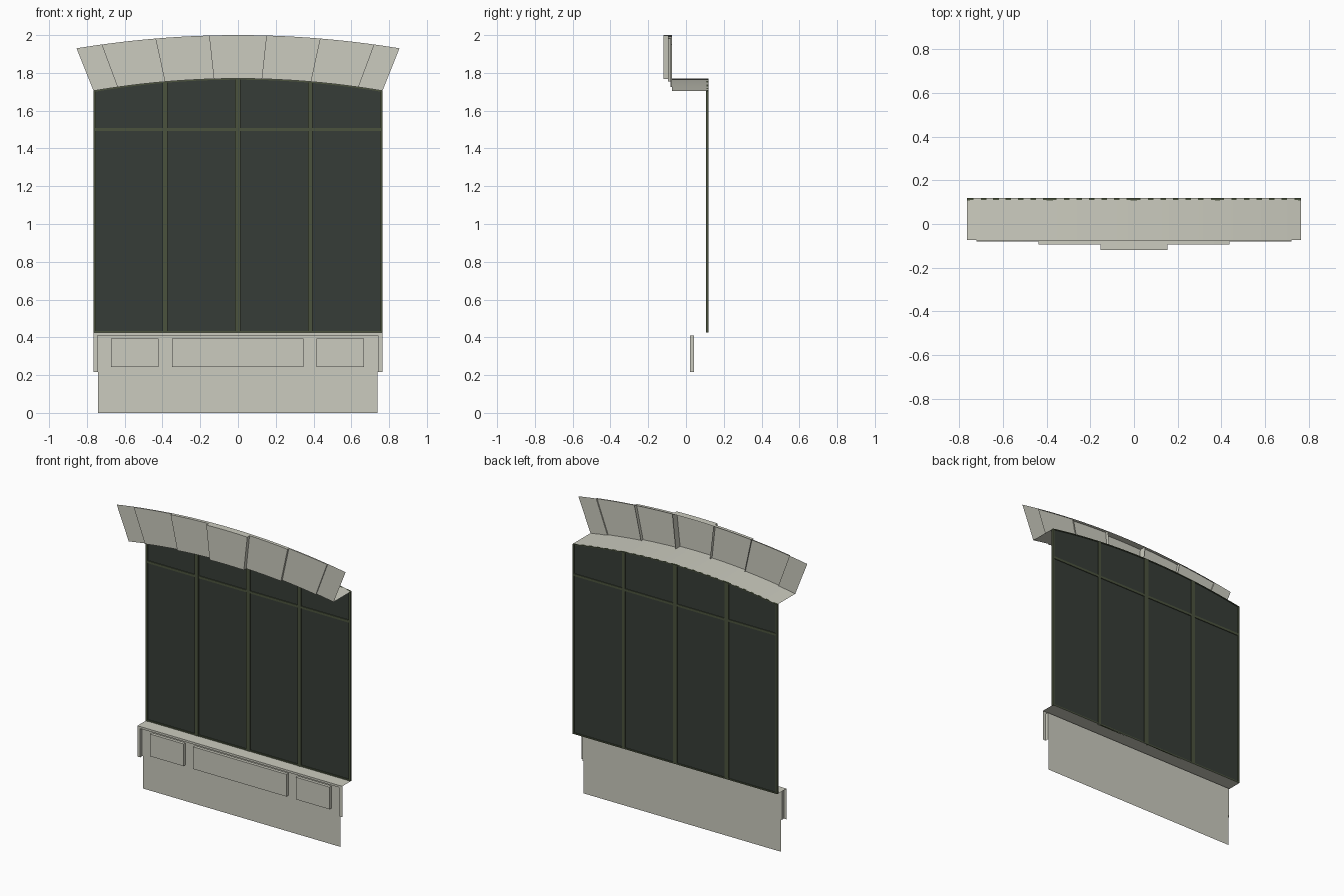
import bpy, bmesh

if "Cube" in bpy.data.objects:
    bpy.data.objects.remove(bpy.data.objects["Cube"])


def material(name, col):
    m = bpy.data.materials.new(name)
    m.diffuse_color = (*col, 1)
    m.use_nodes = True
    m.node_tree.nodes["Principled BSDF"].inputs["Base Color"].default_value = m.diffuse_color
    return m


STONE = material("pale_stone", (0.60, 0.60, 0.52))
FRAME = material("olive_frame", (0.070, 0.086, 0.048))
GLASS = material("dark_glass", (0.037, 0.046, 0.038))


def make(name, quads, mat, smooth=False):
    """Mesh object from a list of polygons given as corner points."""
    bm = bmesh.new()
    for q in quads:
        bm.faces.new([bm.verts.new(p) for p in q])
    bmesh.ops.remove_doubles(bm, verts=bm.verts, dist=1e-5)
    bmesh.ops.recalc_face_normals(bm, faces=bm.faces)
    for f in bm.faces:
        f.smooth = smooth
    me = bpy.data.meshes.new(name)
    bm.to_mesh(me)
    bm.free()
    me.materials.append(mat)
    ob = bpy.data.objects.new(name, me)
    bpy.context.collection.objects.link(ob)
    return ob


def inner(x):
    return 1.77 - 0.065 * (x / 0.765) ** 2


def outer(x):
    return 2.0 - 0.07 * (x / 0.855) ** 2


def span(a, b, n):
    return [a + (b - a) * i / n for i in range(n + 1)]


def prism(outline, y0, y1, back=False):
    """Front face and rim of an x-z outline, optional back face."""
    front = [(x, y0, z) for x, z in outline]
    rear = [(x, y1, z) for x, z in outline]
    n = len(outline)
    quads = [front] + [[front[i], front[(i + 1) % n], rear[(i + 1) % n], rear[i]] for i in range(n)]
    return quads + [rear[::-1]] if back else quads


def rect(x0, x1, z0, z1):
    return [(x0, z0), (x1, z0), (x1, z1), (x0, z1)]


def under_arch(x0, x1, z0, drop=0.0, n=6):
    return [(x0, z0), (x1, z0)] + [(x, inner(x) - drop) for x in span(x1, x0, n)]


# Arched lintel: stones step forward towards the keystone
top_x = [-0.855, -0.722, -0.437, -0.153, 0.153, 0.437, 0.722, 0.855]
low_x = [-0.765, -0.638, -0.387, -0.128, 0.128, 0.387, 0.638, 0.765]
depth = [-0.073, -0.081, -0.095, -0.12, -0.095, -0.081, -0.073]
for i, y in enumerate(depth):
    out = [(x, inner(x)) for x in span(low_x[i], low_x[i + 1], 4)]
    out += [(x, outer(x)) for x in span(top_x[i + 1], top_x[i], 4)]
    if i in (0, 6):
        make(f"end_stone_{i}", [[(x, y, z) for x, z in out]], STONE)
    else:
        make("keystone" if i == 3 else f"arch_stone_{i}", prism(out, y, -0.073), STONE)

# Curved soffit between lintel and window
xs = span(-0.765, 0.765, 28)
soffit = make("arch_soffit", [[(a, -0.073, inner(a)), (b, -0.073, inner(b)),
                               (b, 0.12, inner(b)), (a, 0.12, inner(a))]
                              for a, b in zip(xs, xs[1:])], STONE, True)

# Window: mullions, glass panes, rails
Z0, TR = 0.425, 1.5
bars = [(-0.765, -0.752), (-0.40, -0.372), (-0.017, 0.013), (0.370, 0.394), (0.752, 0.765)]
for i, (a, b) in enumerate(bars):
    make(f"mullion_{i}", prism(under_arch(a, b, Z0, n=2), 0.107, 0.12, True), FRAME)
for i in range(4):
    a, b = bars[i][1], bars[i + 1][0]
    make(f"lower_glass_{i}", [[(x, 0.115, z) for x, z in rect(a, b, Z0, TR)]], GLASS)
    make(f"upper_glass_{i}", [[(x, 0.115, z) for x, z in under_arch(a, b, TR)]], GLASS)
    make(f"transom_{i}", prism(rect(a, b, TR - 0.008, TR + 0.008), 0.109, 0.12, True), FRAME)
    make(f"bottom_rail_{i}", prism(rect(a, b, Z0, Z0 + 0.009), 0.109, 0.12, True), FRAME)
    head = [(x, inner(x) - 0.006) for x in span(a, b, 6)] + [(x, inner(x)) for x in span(b, a, 6)]
    make(f"head_rail_{i}", prism(head, 0.109, 0.12, True), FRAME)

# Sill ledge under the window
YF, YB, ZB = 0.02, 0.042, 0.217
make("sill", [[(-0.765, YF, Z0), (0.765, YF, Z0), (0.765, 0.12, Z0), (-0.765, 0.12, Z0)]], STONE)

# Border around the recess: face plus the reveal going back to the panel wall
L, R, ZT = -0.745, 0.742, 0.411
loop_out = [(-0.765, ZB), (-0.765, Z0), (0.765, Z0), (0.765, ZB)]
loop_in = [(L, ZB), (L, ZT), (R, ZT), (R, ZB)]
border = []
for i in range(3):
    (a, za), (b, zb) = loop_out[i], loop_out[i + 1]
    (c, zc), (d, zd) = loop_in[i], loop_in[i + 1]
    border.append([(a, YF, za), (b, YF, zb), (d, YF, zd), (c, YF, zc)])
    border.append([(c, YF, zc), (d, YF, zd), (d, YB, zd), (c, YB, zc)])
make("recess_border", border, STONE)

# Panel wall and plinth below it
make("panel_wall", [[(x, YB, z) for x, z in rect(L, R, ZB, ZT)]], STONE)
make("plinth", [[(x, YB, z) for x, z in rect(-0.74, 0.738, 0.0, ZB)]], STONE)

# Three raised panels
for name, a, b in (("left_panel", -0.672, -0.422), ("middle_panel", -0.35, 0.346),
                   ("right_panel", 0.416, 0.668)):
    make(name, prism(rect(a, b, 0.243, 0.393), YF + 0.002, YB), STONE)
